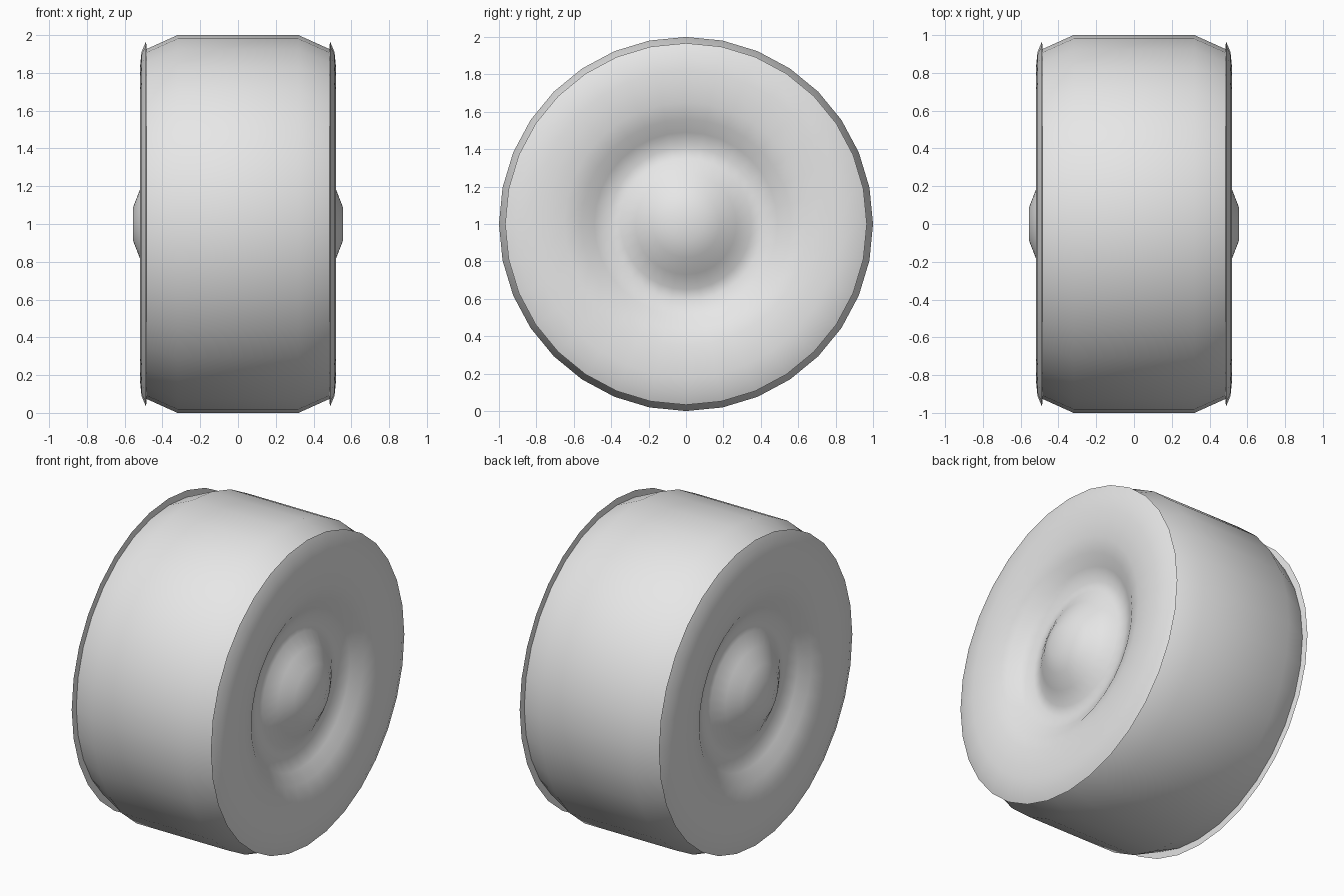
import bpy
import bmesh
from math import radians, tau
from mathutils import Vector, Matrix

SIDES = 32
CENTRE = Vector((0, 0, 1))

cube = bpy.data.objects.get("Cube")
if cube:
    bpy.data.objects.remove(cube, do_unlink=True)

grey = bpy.data.materials.new("light grey")
grey.use_nodes = True
grey.diffuse_color = (0.8, 0.8, 0.8, 1)
grey.node_tree.nodes["Principled BSDF"].inputs["Base Color"].default_value = grey.diffuse_color


def lathe(name, profile, side=1):
    """Spin (x, radius) points around the axle."""
    bm = bmesh.new()
    verts = [bm.verts.new((side * x, 0, r)) for x, r in profile]
    edges = [bm.edges.new(pair) for pair in zip(verts, verts[1:])]
    bmesh.ops.spin(bm, geom=verts + edges, cent=(0, 0, 0), axis=(1, 0, 0),
                   angle=tau, steps=SIDES, use_merge=True)
    bmesh.ops.remove_doubles(bm, verts=bm.verts, dist=0.0005)
    # Point every face away from the wheel centre
    bmesh.ops.recalc_face_normals(bm, faces=bm.faces)
    outer = max(bm.faces, key=lambda f: abs(f.calc_center_median().x)
                + f.calc_center_median().length)
    if outer.normal.dot(outer.calc_center_median()) < 0:
        bmesh.ops.reverse_faces(bm, faces=bm.faces)
    bm.transform(Matrix.Translation(CENTRE))
    mesh = bpy.data.meshes.new(name)
    bm.to_mesh(mesh)
    bm.free()
    mesh.materials.append(grey)
    obj = bpy.data.objects.new(name, mesh)
    bpy.context.collection.objects.link(obj)
    bpy.ops.object.select_all(action="DESELECT")
    obj.select_set(True)
    bpy.context.view_layer.objects.active = obj
    bpy.ops.object.shade_smooth_by_angle(angle=radians(60))
    return obj


# Tread barrel with tapered shoulders
lathe("tread", [(-0.487, 0.925), (-0.32, 1), (0.32, 1), (0.487, 0.925)])

# Side cap: domed hub, round groove, flat wall and overhanging lip
cap = [(0.557, 0), (0.555, 0.09), (0.52, 0.18), (0.465, 0.27), (0.415, 0.35),
       (0.405, 0.41), (0.44, 0.49), (0.485, 0.56), (0.512, 0.65), (0.52, 0.75),
       (0.52, 0.82), (0.511, 0.91), (0.487, 0.967), (0.483, 0.925)]
for name, side in (("left_cap", 1), ("right_cap", -1)):
    lathe(name, cap, side)
